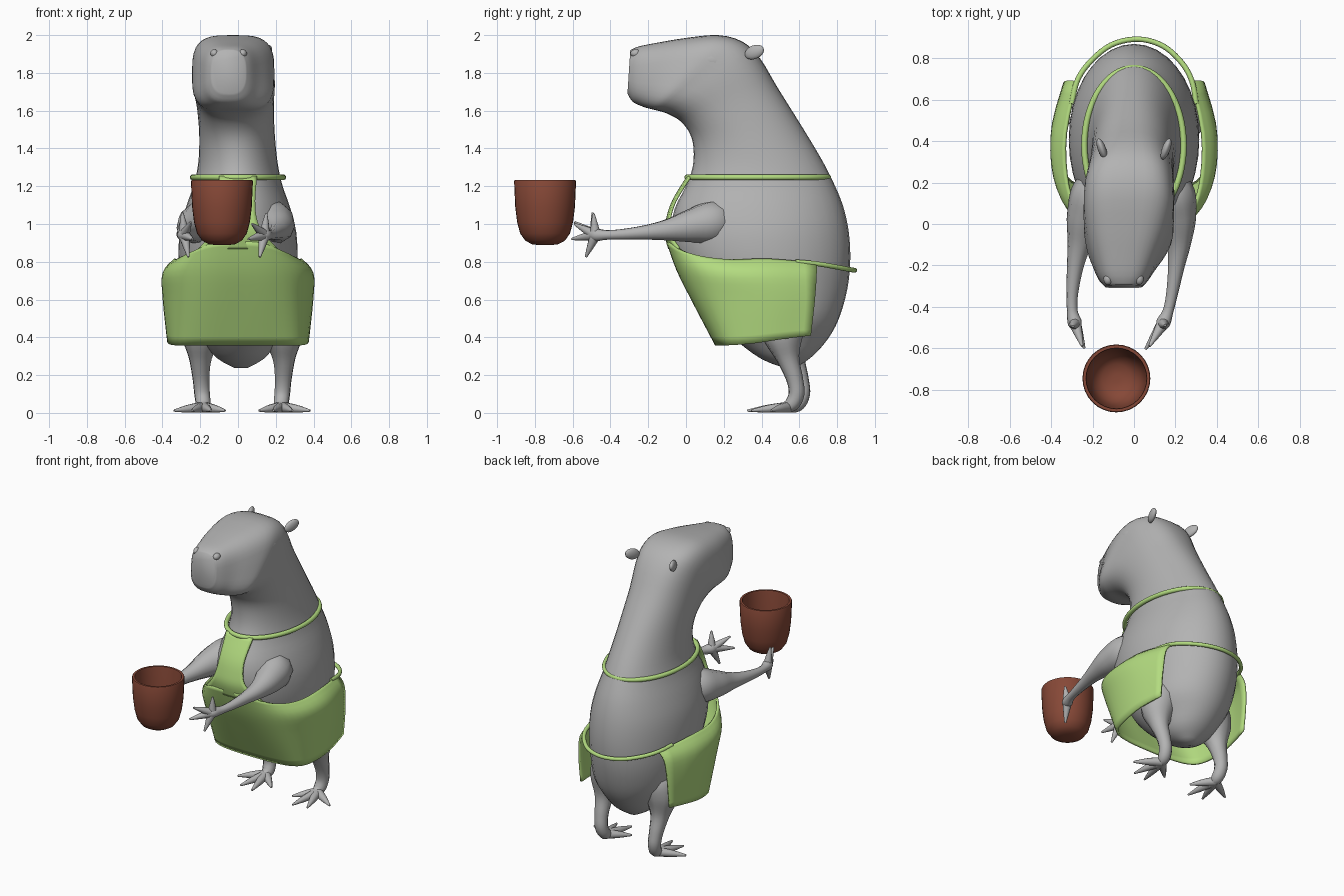
import bpy, bmesh, math
from mathutils import Vector

if "Cube" in bpy.data.objects:
    bpy.data.objects.remove(bpy.data.objects["Cube"])


def material(name, col):
    m = bpy.data.materials.new(name)
    m.diffuse_color = (*col, 1)
    m.use_nodes = True
    m.node_tree.nodes["Principled BSDF"].inputs["Base Color"].default_value = m.diffuse_color
    return m


GREY = material("grey fur", (0.45, 0.45, 0.45))
GREEN = material("apron green", (0.45, 0.71, 0.215))
BROWN = material("cup brown", (0.24, 0.065, 0.038))


def smooth_path(pts, steps=4, cyclic=False):
    """Catmull-Rom interpolation of equal-length tuples."""
    n, out = len(pts), []
    for i in range(n if cyclic else n - 1):
        if cyclic:
            q = [pts[(i + k) % n] for k in (-1, 0, 1, 2)]
        else:
            q = [pts[min(max(i + k, 0), n - 1)] for k in (-1, 0, 1, 2)]
        for s in range(steps):
            t = s / steps
            out.append(tuple(0.5 * (2 * b + (c - a) * t + (2 * a - 5 * b + 4 * c - d) * t * t
                                    + (3 * b - a - 3 * c + d) * t ** 3) for a, b, c, d in zip(*q)))
    if not cyclic:
        out.append(tuple(pts[-1]))
    return out


def grid(name, rows, mat, closed=False, thick=0, angle=60):
    """Skin rows of points; closed rows are capped at both ends."""
    bm = bmesh.new()
    vs = [[bm.verts.new(p) for p in r] for r in rows]
    n = len(rows[0])
    for a, b in zip(vs, vs[1:]):
        for i in range(n if closed else n - 1):
            j = (i + 1) % n
            bm.faces.new((a[i], a[j], b[j], b[i]))
    if closed:
        bm.faces.new(vs[0])
        bm.faces.new(vs[-1])
    bmesh.ops.recalc_face_normals(bm, faces=bm.faces)
    me = bpy.data.meshes.new(name)
    bm.to_mesh(me)
    bm.free()
    me.materials.append(mat)
    ob = bpy.data.objects.new(name, me)
    bpy.context.collection.objects.link(ob)
    if thick:
        mod = ob.modifiers.new("thickness", 'SOLIDIFY')
        mod.thickness, mod.offset = thick, 0
    finish(ob, angle)
    return ob


def finish(ob, angle=60):
    bpy.ops.object.select_all(action='DESELECT')
    ob.select_set(True)
    bpy.context.view_layer.objects.active = ob
    if ob.type == 'CURVE':
        bpy.ops.object.convert(target='MESH')
    bpy.ops.object.shade_smooth_by_angle(angle=math.radians(angle))


def tubes(name, paths, mat, cyclic=False):
    """Tapered round tubes; each path point is x, y, z, radius."""
    cu = bpy.data.curves.new(name, 'CURVE')
    cu.dimensions = '3D'
    cu.bevel_depth, cu.bevel_resolution, cu.use_fill_caps = 1, 3, True
    for path in paths:
        pts = smooth_path(path, 5, cyclic)
        sp = cu.splines.new('POLY')
        sp.points.add(len(pts) - 1)
        sp.use_cyclic_u = cyclic
        for p, (x, y, z, r) in zip(sp.points, pts):
            p.co, p.radius = (x, y, z, 1), r
    cu.materials.append(mat)
    ob = bpy.data.objects.new(name, cu)
    bpy.context.collection.objects.link(ob)
    finish(ob)


def blob(name, loc, scale, mat, rot=(0, 0, 0)):
    bpy.ops.mesh.primitive_uv_sphere_add(segments=20, ring_count=12, location=loc, rotation=rot)
    ob = bpy.context.object
    ob.name, ob.scale = name, scale
    ob.data.materials.append(mat)
    finish(ob)


# Body, neck and head: rings given by front y,z / back y,z / centre x / half width / squareness
RINGS = [
    (.52, .238, .58, .238, .015, .035, 2), (.40, .285, .67, .30, .015, .13, 2),
    (.27, .38, .75, .39, .01, .20, 2), (.15, .50, .81, .50, .01, .27, 2),
    (.05, .65, .855, .66, 0, .30, 2), (-.04, .80, .87, .82, 0, .315, 2),
    (-.075, .95, .86, .97, 0, .308, 2), (-.06, 1.08, .83, 1.10, 0, .275, 2),
    (0, 1.20, .785, 1.21, 0, .235, 2), (.035, 1.30, .73, 1.32, 0, .212, 2),
    (.04, 1.40, .66, 1.44, -.003, .202, 2), (.02, 1.48, .58, 1.57, -.008, .20, 2.1),
    (-.03, 1.545, .48, 1.73, -.015, .205, 2.3), (-.09, 1.58, .39, 1.88, -.02, .215, 2.7),
    (-.13, 1.595, .30, 1.965, -.025, .218, 3.2), (-.17, 1.605, .17, 2.0, -.026, .215, 3.4),
    (-.21, 1.615, 0, 1.985, -.035, .19, 3.2), (-.25, 1.63, -.15, 1.96, -.045, .152, 3),
    (-.285, 1.65, -.25, 1.94, -.05, .12, 2.9), (-.31, 1.69, -.295, 1.92, -.05, .09, 2.7)]


def body_ring(fy, fz, by, bz, cx, hw, n, sides=36):
    pts = []
    for i in range(sides):
        a = 2 * math.pi * i / sides
        c, s = math.cos(a), math.sin(a)
        u = math.copysign(abs(c) ** (2 / n), c)
        v = math.copysign(abs(s) ** (2 / n), s)
        k = (1 - u) / 2
        pts.append((cx + hw * v, by + (fy - by) * k, bz + (fz - bz) * k))
    return pts


grid("body", [body_ring(*r) for r in smooth_path(RINGS, 3)], GREY, closed=True, angle=80)

# Ears, eyelids, nostrils
for side, s in (("left", -1), ("right", 1)):
    blob(side + "_ear", (s * .155, .362, 1.91), (.02, .056, .036), GREY, (.35, 0, -.35 * s))
    blob(side + "_eyelid", (s * .185 - .024, .13, 1.862), (.03, .085, .048), GREY, (-.2, 0, 0))
    blob(side + "_nostril", (s * .075 - .05, -.266, 1.903), (.022, .028, .022), GREY)

# Legs with splayed toes
for side, s in (("left", -1), ("right", 1)):
    c, dy = .022, .03 if s < 0 else 0
    leg = [(.13, .52, .62, .06), (.185, .51, .52, .12), (.215, .515, .41, .11), (.222, .54, .29, .062),
           (.218, .575, .18, .045), (.212, .585, .10, .042), (.205, .555, .042, .038), (.205, .49, .022, .018)]
    tips = [(.36, .45), (.265, .345), (.165, .325), (.09, .43)]
    toes = [[(.207, .54, .03, .03), (.207 + (x - .207) * .5, .54 + (y - .54) * .5, .022, .022),
             (x, y, .012, .006)] for x, y in tips]
    tubes(side + "_leg", [[(c + s * x, y + dy, z, r) for x, y, z, r in p] for p in [leg] + toes], GREY)

# Arms with spread fingers
ARMS = {
    "left": ([(-.11, .28, 1.03, .06), (-.185, .15, 1.01, .115), (-.235, .03, .99, .092), (-.262, -.09, .97, .06),
              (-.283, -.2, .957, .041), (-.298, -.33, .946, .029), (-.298, -.42, .942, .026),
              (-.285, -.48, .942, .034), (-.27, -.52, .942, .012)],
             [(-.295, -.495, 1.06), (-.25, -.59, 1.01), (-.24, -.60, .92), (-.262, -.53, .825)]),
    "right": ([(.10, .28, 1.03, .06), (.175, .15, 1.01, .115), (.21, .03, .99, .092), (.217, -.09, .97, .06),
               (.205, -.2, .957, .041), (.185, -.33, .946, .029), (.165, -.42, .942, .026),
               (.14, -.48, .942, .034), (.115, -.52, .942, .012)],
              [(.15, -.49, 1.055), (.075, -.59, 1.0), (.055, -.605, .92), (.115, -.53, .825)])}
for side, (arm, tips) in ARMS.items():
    root = Vector(arm[-2][:3])
    fingers = []
    for t in tips:
        mid = root.lerp(Vector(t), .5)
        fingers.append([(*root, .03), (*mid, .019), (*t, .006)])
    tubes(side + "_arm", [arm] + fingers, GREY)

# Apron skirt: half outlines for the top, bulge, middle and hem, mirrored and skinned
TOP = [(0, -.098, .91), (.13, -.085, .90), (.225, -.02, .86), (.29, .09, .825),
       (.325, .24, .808), (.328, .44, .812), (.275, .69, .79)]
BULGE = [(0, -.045, .76), (.15, -.035, .76), (.265, .02, .755), (.345, .12, .745),
         (.388, .27, .74), (.385, .46, .74), (.32, .69, .73)]
MID = [(0, .035, .60), (.15, .04, .60), (.275, .085, .60), (.35, .18, .60),
       (.388, .33, .60), (.385, .50, .60), (.335, .68, .59)]
HEM = [(0, .16, .36), (.16, .165, .36), (.28, .19, .36), (.34, .25, .36),
       (.365, .37, .37), (.365, .50, .39), (.335, .66, .41)]


def mirrored(half):
    return smooth_path([(-x, y, z) for x, y, z in half[:0:-1]] + half, 3)


cols = [smooth_path(c, 4) for c in zip(*map(mirrored, (TOP, BULGE, MID, HEM)))]
grid("apron_skirt", cols, GREEN, thick=.014, angle=50)

# Apron bib: rows of z, y, half width
BIB = [(1.25, .01, .10), (1.12, -.068, .09), (1.02, -.1, .10), (.95, -.108, .135), (.87, -.088, .21)]
grid("apron_bib", [[(w * k / 5, y + 1.2 * (w * k / 5) ** 2, z) for k in range(-5, 6)]
                   for z, y, w in smooth_path(BIB, 4)], GREEN, thick=.014, angle=50)

# Neck strap and waist strap
tubes("neck_strap", [[(.24 * math.sin(a), .38 - .374 * math.cos(a), 1.247, .015)
                      for a in (math.pi * i / 8 for i in range(16))]], GREEN, cyclic=True)
tubes("waist_strap", [[(x, y, z, .013) for x, y, z in (
    (-.30, .58, .80), (-.275, .69, .79), (-.215, .78, .775), (-.11, .865, .76), (.02, .893, .755),
    (.14, .86, .76), (.23, .78, .775), (.28, .69, .79), (.30, .58, .80))]], GREEN)

# Cup: outer and inner profile turned around its axis
CUP = [(.03, .888), (.07, .893), (.105, .912), (.132, .95), (.148, 1.01), (.158, 1.09), (.164, 1.225), (.161, 1.232),
       (.147, 1.232), (.145, 1.22), (.14, 1.10), (.13, 1.02), (.11, .96), (.07, .925), (.02, .92)]
grid("cup", [[(-.085 + r * math.cos(a), -.746 + r * math.sin(a), z)
              for a in (math.tau * i / 32 for i in range(32))] for r, z in CUP], BROWN, closed=True, angle=40)
